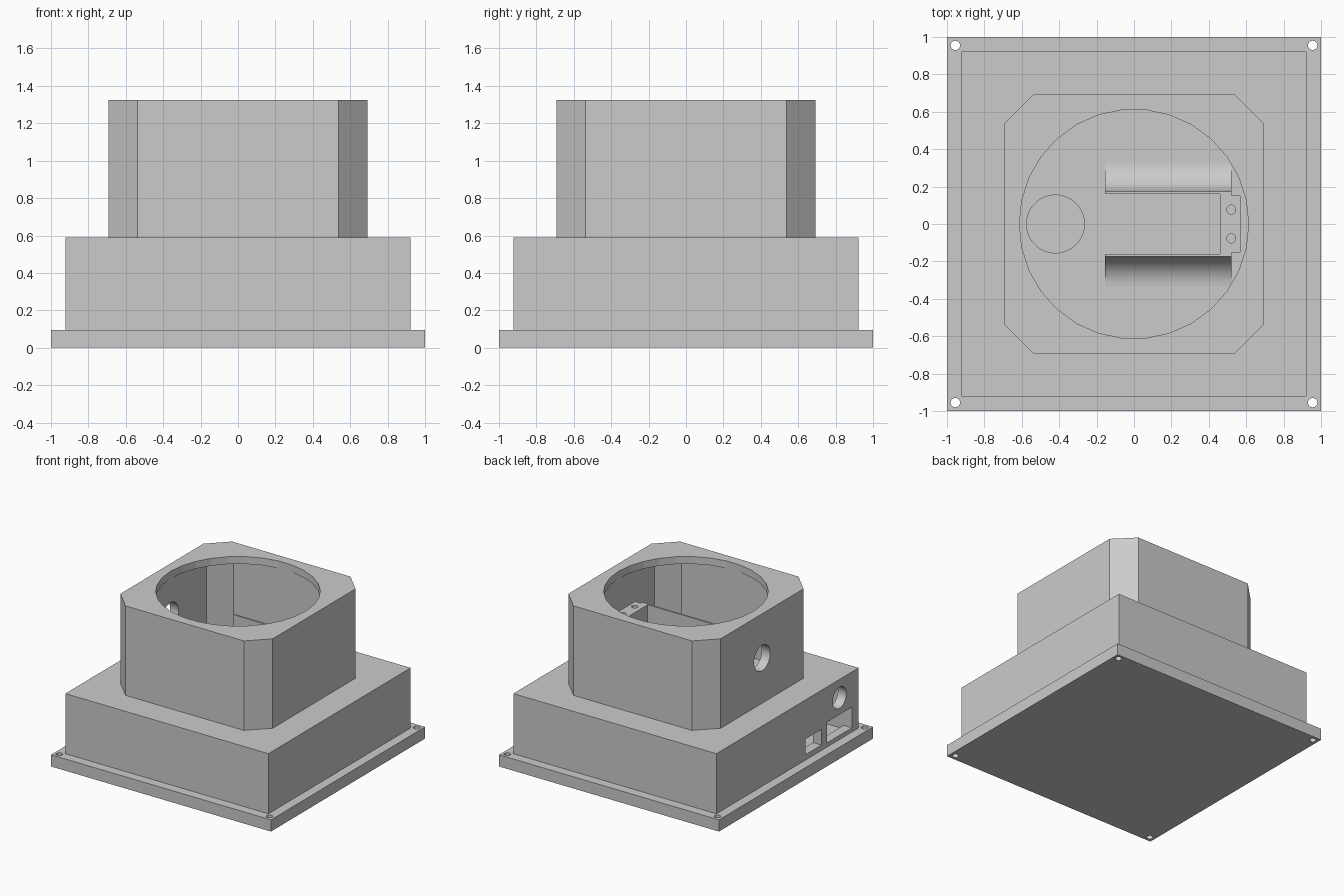
import bpy
import bmesh
from math import cos, sin, pi, radians

if "Cube" in bpy.data.objects:
    bpy.data.objects.remove(bpy.data.objects["Cube"], do_unlink=True)

grey = bpy.data.materials.new("plain grey")
grey.use_nodes = True
colour = (0.6, 0.6, 0.6, 1)
grey.diffuse_color = colour
grey.node_tree.nodes["Principled BSDF"].inputs["Base Color"].default_value = colour

WALL = 0.077
PLATE_TOP, BASE_TOP, TOP = 0.096, 0.59, 1.325
BASE_HALF, RING_HALF, RING_FLAT = 0.923, 0.692, 0.538


def prism(name, profile, low, high, axis="z"):
    """Extrude a closed 2D profile along z (profile in xy) or x (profile in yz)."""
    bm = bmesh.new()
    place = (lambda a, b, h: (a, b, h)) if axis == "z" else (lambda a, b, h: (h, a, b))
    ends = [[bm.verts.new(place(a, b, h)) for a, b in profile] for h in (low, high)]
    for ring in ends:
        bm.faces.new(ring)
    for i in range(len(profile)):
        j = (i + 1) % len(profile)
        bm.faces.new((ends[0][i], ends[0][j], ends[1][j], ends[1][i]))
    bmesh.ops.recalc_face_normals(bm, faces=bm.faces)
    mesh = bpy.data.meshes.new(name)
    bm.to_mesh(mesh)
    bm.free()
    mesh.materials.append(grey)
    obj = bpy.data.objects.new(name, mesh)
    bpy.context.collection.objects.link(obj)
    return obj


def rect(a0, a1, b0, b1):
    return [(a0, b0), (a1, b0), (a1, b1), (a0, b1)]


def square(h):
    return rect(-h, h, -h, h)


def circle(a, b, r, n=30):
    return [(a + r * cos(2 * pi * i / n), b + r * sin(2 * pi * i / n)) for i in range(n)]


def octagon(h, c):
    return [(h, -c), (h, c), (c, h), (-c, h), (-h, c), (-h, -c), (-c, -h), (c, -h)]


def cut(obj, *cutters):
    """Subtract each cutter in turn, then delete it."""
    bpy.context.view_layer.objects.active = obj
    for cutter in cutters:
        cutter.hide_render = True
        mod = obj.modifiers.new("cut", "BOOLEAN")
        mod.operation, mod.solver, mod.object = "DIFFERENCE", "EXACT", cutter
        bpy.ops.object.modifier_apply(modifier=mod.name)
        bpy.data.objects.remove(cutter, do_unlink=True)


def smooth(obj):
    bpy.ops.object.select_all(action="DESELECT")
    obj.select_set(True)
    bpy.context.view_layer.objects.active = obj
    bpy.ops.object.shade_smooth_by_angle(angle=radians(20))


# Bottom plate with a screw hole in each corner
plate = prism("bottom_plate", square(1), 0, PLATE_TOP)
cut(plate, *[prism("screw_hole", circle(x, y, 0.025), -0.1, 0.2)
             for x in (-0.955, 0.955) for y in (-0.955, 0.955)])

# Hollow base box: cable hole in the roof, connector openings in the right side
base = prism("base_box", square(BASE_HALF), PLATE_TOP, BASE_TOP)
cut(base,
    prism("cavity", square(BASE_HALF - WALL), 0, BASE_TOP - WALL),
    prism("cable_hole", circle(-0.42, 0, 0.155), 0.4, 0.7),
    prism("round_port", circle(-0.675, 0.44, 0.088), -1.1, -0.7, "x"),
    prism("small_port", rect(-0.44, -0.234, 0.14, 0.268), -1.1, -0.7, "x"),
    prism("large_port", rect(-0.838, -0.513, 0.13, 0.3), -1.1, -0.7, "x"))

# Upper housing: chamfered tube with a round opening in its lid and a side hole
housing = prism("upper_housing", octagon(RING_HALF, RING_FLAT), BASE_TOP, TOP)
cut(housing,
    prism("cavity", octagon(RING_HALF - WALL, 0.47), 0.4, TOP - 0.06),
    prism("round_opening", circle(0, 0, 0.613), 1.1, 1.5),
    prism("side_hole", circle(0, 0.962, 0.105), -0.9, -0.5, "x"))

# Pair of thin holder walls with a rounded foot on the outer side
HOLDER_TOP, INNER, OUTER, FOOT = 1.03, 0.16, 0.174, 0.16
for side, label in ((1, "back"), (-1, "front")):
    arc = [(OUTER + FOOT * (1 - cos(t)), BASE_TOP + FOOT * (1 - sin(t)))
           for t in (i * pi / 24 for i in range(13))]
    profile = [(INNER, BASE_TOP), (INNER, HOLDER_TOP), (OUTER, HOLDER_TOP)] + arc[:1]
    profile += arc[1:]
    profile[4:] = [(OUTER + FOOT * (1 - cos(t)), BASE_TOP + FOOT * (1 - sin(t)))
                   for t in (i * pi / 24 for i in range(1, 13))]
    wall = prism(label + "_holder_wall", [(side * y, z) for y, z in profile],
                 -0.155, 0.52, "x")
    smooth(wall)

# End post between the walls with two screw holes
post = prism("end_post", [(0.46, -INNER), (0.52, -INNER), (0.52, -0.152), (0.57, -0.152),
                          (0.57, 0.152), (0.52, 0.152), (0.52, INNER), (0.46, INNER)],
             BASE_TOP, HOLDER_TOP)
cut(post, *[prism("post_hole", circle(0.52, y, 0.024), 0.75, 1.2)
            for y in (-0.077, 0.077)])
